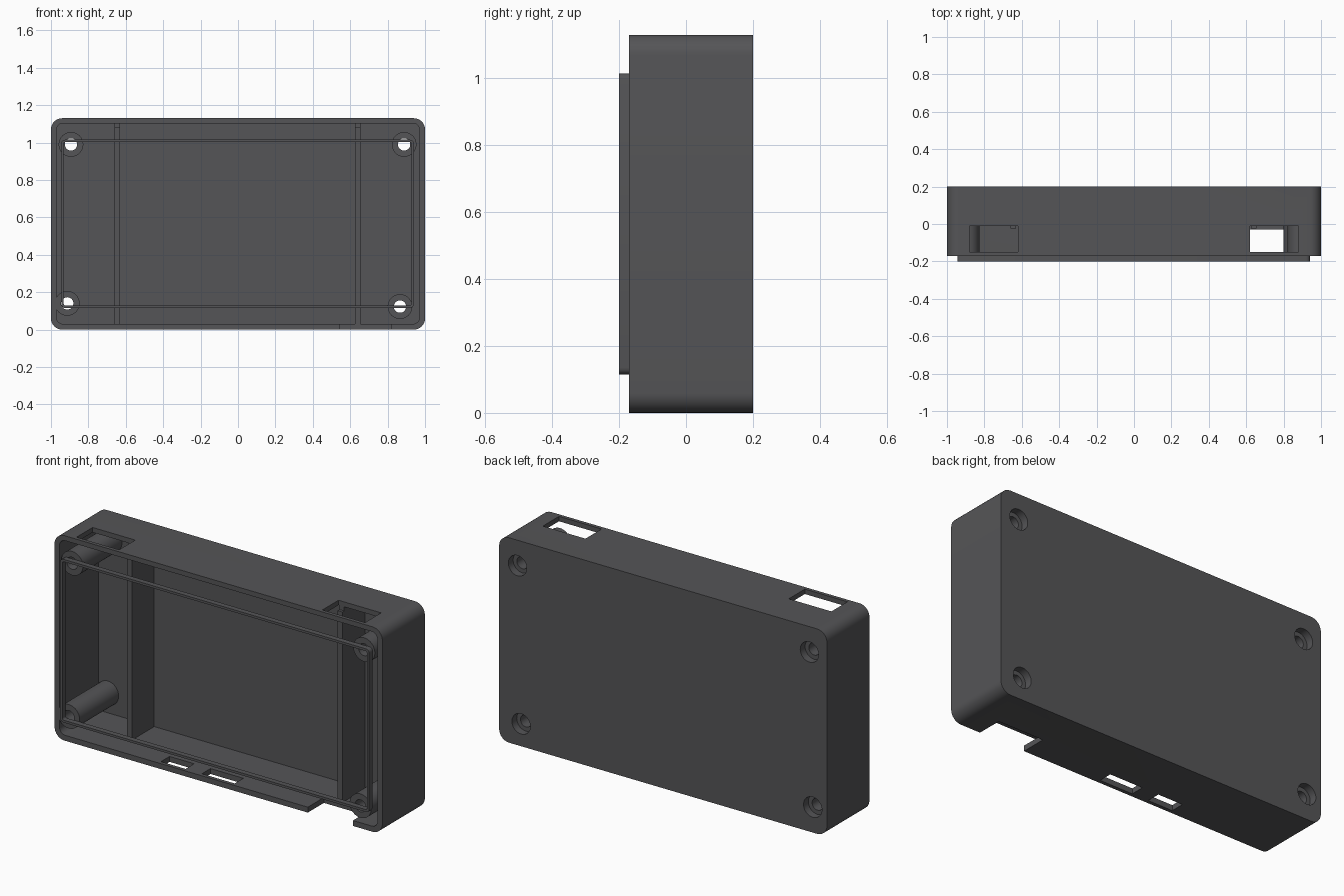
import bpy, bmesh
from math import sin, cos, pi

if "Cube" in bpy.data.objects:
    bpy.data.objects.remove(bpy.data.objects["Cube"])

plastic = bpy.data.materials.new("dark_plastic")
plastic.diffuse_color = (0.09, 0.09, 0.095, 1)
plastic.use_nodes = True
plastic.node_tree.nodes["Principled BSDF"].inputs["Base Color"].default_value = plastic.diffuse_color


def prism(name, pts, y0, y1):
    """Extrude an x/z outline along y."""
    bm = bmesh.new()
    face = bm.faces.new([bm.verts.new((x, y0, z)) for x, z in pts])
    ext = bmesh.ops.extrude_face_region(bm, geom=[face])
    verts = [v for v in ext["geom"] if isinstance(v, bmesh.types.BMVert)]
    bmesh.ops.translate(bm, verts=verts, vec=(0, y1 - y0, 0))
    bmesh.ops.recalc_face_normals(bm, faces=bm.faces)
    mesh = bpy.data.meshes.new(name)
    bm.to_mesh(mesh)
    bm.free()
    ob = bpy.data.objects.new(name, mesh)
    mesh.materials.append(plastic)
    bpy.context.collection.objects.link(ob)
    return ob


def box(name, x0, x1, y0, y1, z0, z1):
    return prism(name, [(x0, z0), (x1, z0), (x1, z1), (x0, z1)], y0, y1)


def rounded_box(name, x0, x1, y0, y1, z0, z1, r, n=8):
    pts = []
    corners = [(x1 - r, z1 - r), (x0 + r, z1 - r), (x0 + r, z0 + r), (x1 - r, z0 + r)]
    for q, (cx, cz) in enumerate(corners):
        for i in range(n + 1):
            a = (q + i / n) * pi / 2
            pts.append((cx + r * cos(a), cz + r * sin(a)))
    return prism(name, pts, y0, y1)


def cylinder(name, x, z, r, y0, y1, n=40):
    return prism(name, [(x + r * cos(2 * pi * i / n), z + r * sin(2 * pi * i / n))
                        for i in range(n)], y0, y1)


def combine(target, other, op):
    other.hide_render = True
    mod = target.modifiers.new(op, "BOOLEAN")
    mod.operation, mod.object, mod.solver = op, other, "EXACT"
    bpy.context.view_layer.objects.active = target
    bpy.ops.object.modifier_apply(modifier=mod.name)
    bpy.data.objects.remove(other, do_unlink=True)


def smooth(ob):
    bpy.ops.object.select_all(action="DESELECT")
    ob.select_set(True)
    bpy.context.view_layer.objects.active = ob
    bpy.ops.object.shade_smooth_by_angle()


# Hollow case, open to the front
case = rounded_box("case_shell", -1, 1, -0.17, 0.2, 0, 1.13, 0.06)
combine(case, rounded_box("cavity", -0.97, 0.97, -0.3, 0.17, 0.03, 1.103, 0.035), "DIFFERENCE")

# Upright partitions
for x in (-0.645, 0.64):
    combine(case, box("partition", x - 0.015, x + 0.015, -0.025, 0.18, 0.02, 1.115), "UNION")

# Screw posts, with through holes and recessed screw seats in the back
posts = [(-0.893, 0.99), (0.888, 0.99), (-0.913, 0.14), (0.866, 0.123)]
for x, z in posts:
    combine(case, cylinder("screw_post", x, z, 0.066, -0.17, 0.185), "UNION")
for x, z in posts:
    combine(case, cylinder("screw_hole", x, z, 0.033, -0.3, 0.3), "DIFFERENCE")
    combine(case, cylinder("screw_seat", x, z, 0.056, 0.158, 0.3), "DIFFERENCE")

# Windows in the top wall
for s in (-1, 1):
    x0, x1 = sorted((s * 0.62, s * 0.88))
    combine(case, box("top_window", x0, x1, -0.15, -0.01, 1.08, 1.2), "DIFFERENCE")

# Notch and two ports in the bottom wall
combine(case, box("bottom_notch", 0.545, 0.82, -0.3, -0.03, -0.1, 0.045), "DIFFERENCE")
for x0, x1 in ((-0.365, -0.215), (-0.115, 0.085)):
    combine(case, box("bottom_port", x0, x1, -0.15, -0.075, -0.1, 0.06), "DIFFERENCE")
smooth(case)

# Thin locating lip standing on the screw posts
lip = rounded_box("front_lip", -0.945, 0.94, -0.2, -0.17, 0.115, 1.015, 0.02, 4)
combine(lip, rounded_box("lip_opening", -0.932, 0.927, -0.3, 0, 0.128, 1.002, 0.01, 4), "DIFFERENCE")
smooth(lip)
